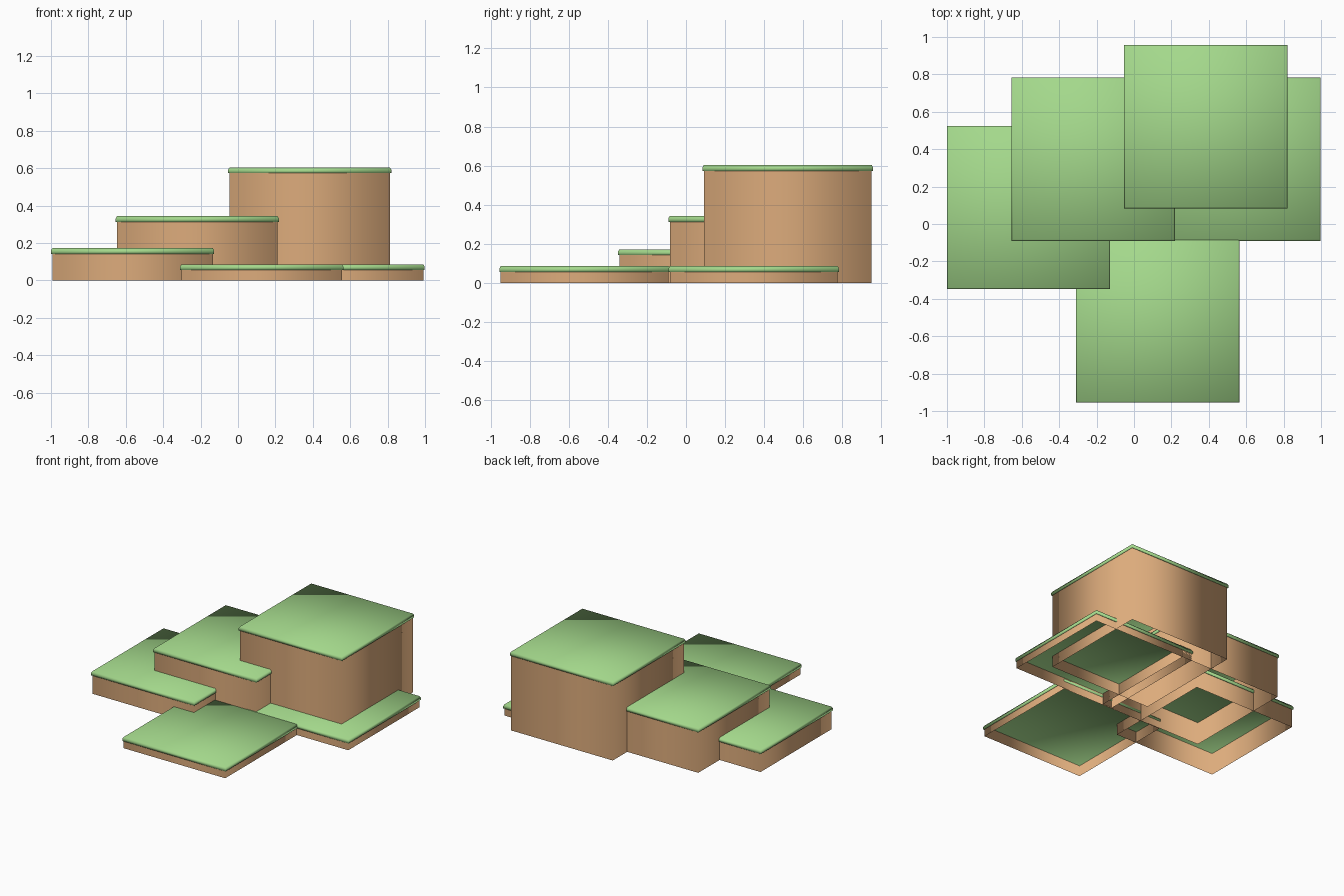
import bpy
import bmesh

if "Cube" in bpy.data.objects:
    bpy.data.objects.remove(bpy.data.objects["Cube"])


def material(name, rgb):
    m = bpy.data.materials.new(name)
    m.diffuse_color = (*rgb, 1.0)
    m.use_nodes = True
    m.node_tree.nodes["Principled BSDF"].inputs["Base Color"].default_value = m.diffuse_color
    return m


grass = material("grass green", (0.37, 0.69, 0.26))
dirt = material("dirt brown", (0.72, 0.41, 0.20))

SIZE = 0.873      # width of every grass cap
LIP = 0.007       # overhang of the cap past the walls
RIM = 0.03        # height of the cap rim


def stacked_rings(name, cx, cy, rings, mat, close_top):
    """Square rings (half width, z) joined from bottom to top."""
    bm = bmesh.new()
    loops = []
    for r, z in rings:
        loops.append([bm.verts.new((cx + sx * r, cy + sy * r, z))
                      for sx, sy in ((-1, -1), (1, -1), (1, 1), (-1, 1))])
    for low, high in zip(loops, loops[1:]):
        for i in range(4):
            j = (i + 1) % 4
            bm.faces.new((low[i], low[j], high[j], high[i]))
    if close_top:
        bm.faces.new(loops[-1])
    for f in bm.faces:
        f.smooth = True
    mesh = bpy.data.meshes.new(name)
    bm.to_mesh(mesh)
    bm.free()
    mesh.materials.append(mat)
    ob = bpy.data.objects.new(name, mesh)
    bpy.context.collection.objects.link(ob)


def block(name, x, y, h):
    """Open-bottomed dirt walls with a thin overhanging grass cap."""
    half = SIZE / 2
    cx, cy = x + half, y + half
    inner = half - LIP
    stacked_rings(name + "_walls", cx, cy,
                  [(inner, 0), (inner, h - 0.004)], dirt, False)
    stacked_rings(name + "_grass", cx, cy,
                  [(inner, h - RIM), (half, h - RIM),
                   (half, h - 0.012), (inner, h)], grass, True)


# Terraces: left edge, front edge, height
block("left_terrace", -1.0, -0.348, 0.172)
block("middle_terrace", -0.654, -0.09, 0.343)
block("tall_terrace", -0.053, 0.084, 0.603)
block("front_terrace", -0.31, -0.955, 0.086)
block("right_terrace", 0.125, -0.09, 0.086)
